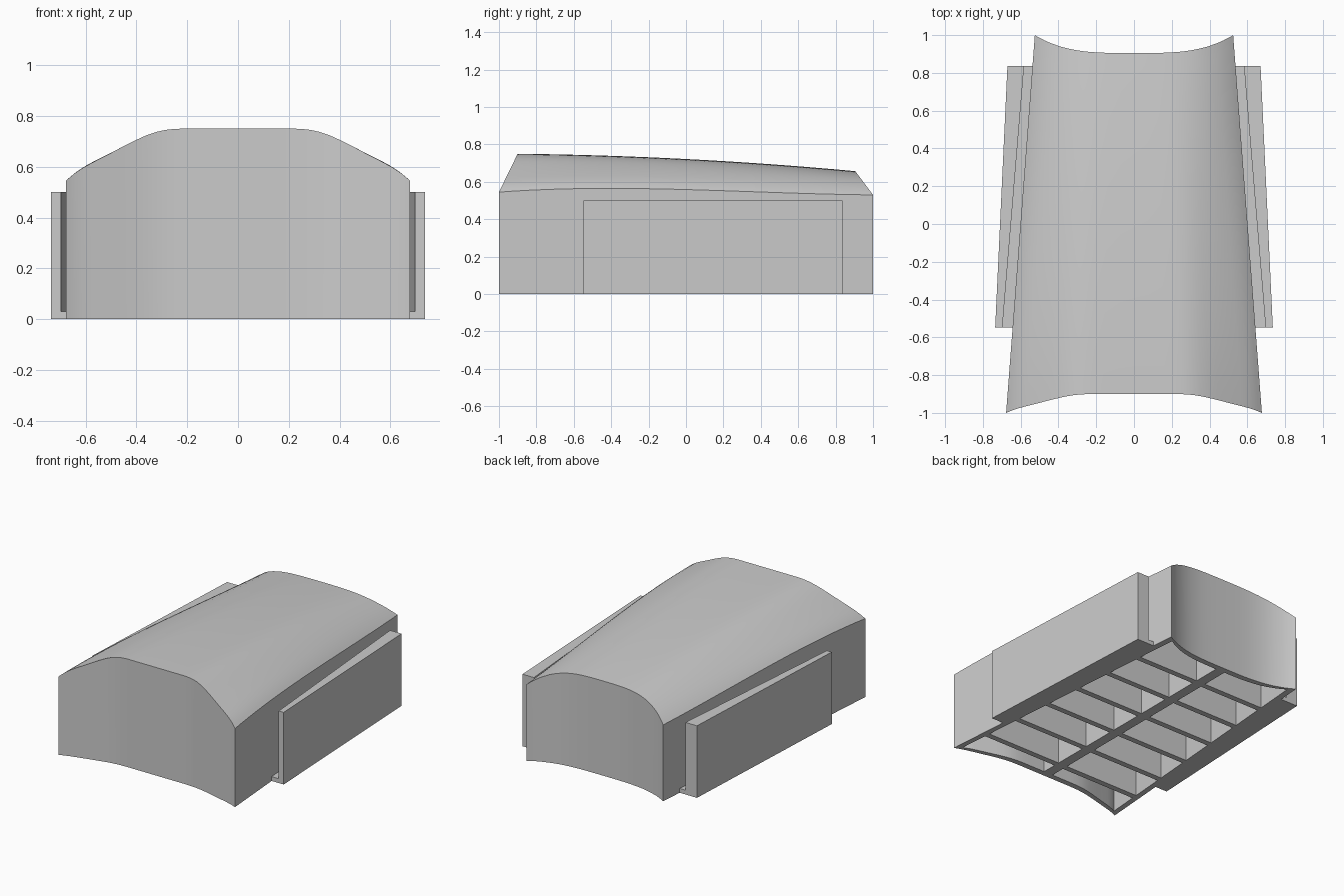
import bpy, bmesh, math

cube = bpy.data.objects.get("Cube")
if cube:
    bpy.data.objects.remove(cube, do_unlink=True)

grey = bpy.data.materials.new("plain grey")
grey.use_nodes = True
grey.diffuse_color = (0.6, 0.6, 0.6, 1)
grey.node_tree.nodes["Principled BSDF"].inputs["Base Color"].default_value = (0.6, 0.6, 0.6, 1)

# Half arch at the front end: (share of half width, share of rise)
ARCH = [(0, 1), (0.32, 1), (0.38, 0.99), (0.42, 0.975), (0.47, 0.94), (0.53, 0.875),
        (0.59, 0.785), (0.66, 0.67), (0.74, 0.53), (0.84, 0.36), (0.9, 0.25), (0.95, 0.14), (1, 0)]
ROWS = 24


def lerp(a, b, t):
    return a + (b - a) * t


def finish(bm, name):
    bmesh.ops.recalc_face_normals(bm, faces=bm.faces)
    mesh = bpy.data.meshes.new(name)
    bm.to_mesh(mesh)
    bm.free()
    obj = bpy.data.objects.new(name, mesh)
    bpy.context.collection.objects.link(obj)
    mesh.materials.append(grey)
    return obj


def front_rise(u):
    for (a, pa), (b, pb) in zip(ARCH, ARCH[1:]):
        if u <= b:
            return lerp(pa, pb, (u - a) / (b - a))
    return 0


def domed_block(name, inset, floor):
    """Tapered block with hollowed ends and an arched roof, shrunk by inset."""
    half = sorted({a for a, _ in ARCH} | {0.12, 0.24, 0.975})
    us = [-a for a in reversed(half[1:])] + half
    bm = bmesh.new()
    top, base = [], []
    for i in range(ROWS + 1):
        v = i / ROWS
        crown = 0.75 - 0.02 * v - 0.073 * v * v
        edge = 0.545 + 0.149 * v - 0.323 * v ** 2 + 0.159 * v ** 3
        top_row, base_row = [], []
        for u in us:
            front, back = front_rise(abs(u)), 1 - abs(u) ** 3.4
            x = u * (lerp(0.677, 0.525, v) - inset)
            y = lerp(-1 + 0.1 * front + inset, 1 - 0.095 * back - inset, v)
            z = lerp(edge, crown, lerp(front, back, v)) - inset
            top_row.append(bm.verts.new((x, y, z)))
            base_row.append(bm.verts.new((x, y, floor)))
        top.append(top_row)
        base.append(base_row)
    for grid in (top, base):
        for r, s in zip(grid, grid[1:]):
            for j in range(len(us) - 1):
                bm.faces.new((r[j], r[j + 1], s[j + 1], s[j]))
    # Walls close the gap between roof and base
    for k in (0, -1):
        for j in range(len(us) - 1):
            bm.faces.new((top[k][j], top[k][j + 1], base[k][j + 1], base[k][j]))
        for i in range(ROWS):
            bm.faces.new((top[i][k], top[i + 1][k], base[i + 1][k], base[i][k]))
    return finish(bm, name)


def prism(name, outline, z0, z1):
    bm = bmesh.new()
    face = bm.faces.new([bm.verts.new((x, y, z0)) for x, y in outline])
    up = bmesh.ops.extrude_face_region(bm, geom=[face])["geom"]
    bmesh.ops.translate(bm, vec=(0, 0, z1 - z0),
                        verts=[g for g in up if isinstance(g, bmesh.types.BMVert)])
    return finish(bm, name)


def subtract(target, cutter):
    mod = target.modifiers.new("cut", "BOOLEAN")
    mod.operation = "DIFFERENCE"
    mod.solver = "EXACT"
    mod.object = cutter
    bpy.context.view_layer.objects.active = target
    bpy.ops.object.modifier_apply(modifier=mod.name)
    bpy.data.objects.remove(cutter, do_unlink=True)


# Body, hollowed from below with ribs left standing
body = domed_block("body", 0, 0)
cavity = domed_block("cavity_cutter", 0.04, -0.1)
cavity.hide_render = True


def rib_cut(x, y, wide, deep):
    box = prism("rib_cutter", [(x - wide, y - deep), (x + wide, y - deep),
                               (x + wide, y + deep), (x - wide, y + deep)], -0.2, 1)
    subtract(cavity, box)


rib_cut(0, 0, 0.035, 1.2)
for k in range(6):
    rib_cut(0, 0.65 - 0.277 * k, 1, 0.02)
subtract(body, cavity)

bpy.ops.object.select_all(action="DESELECT")
body.select_set(True)
bpy.context.view_layer.objects.active = body
bpy.ops.object.shade_smooth_by_angle(angle=math.radians(30))

# Side plates, each standing off the body on a thin ledge
Y0, Y1 = -0.549, 0.837
for side, s in (("left", 1), ("right", -1)):
    prism(side + "_side_plate", [(s * 0.697, Y0), (s * 0.735, Y0),
                                 (s * 0.67, Y1), (s * 0.582, Y1)], 0, 0.5)
    prism(side + "_ledge", [(s * 0.642, Y0), (s * 0.697, Y0),
                            (s * 0.582, Y1), (s * 0.537, Y1)], 0, 0.03)
